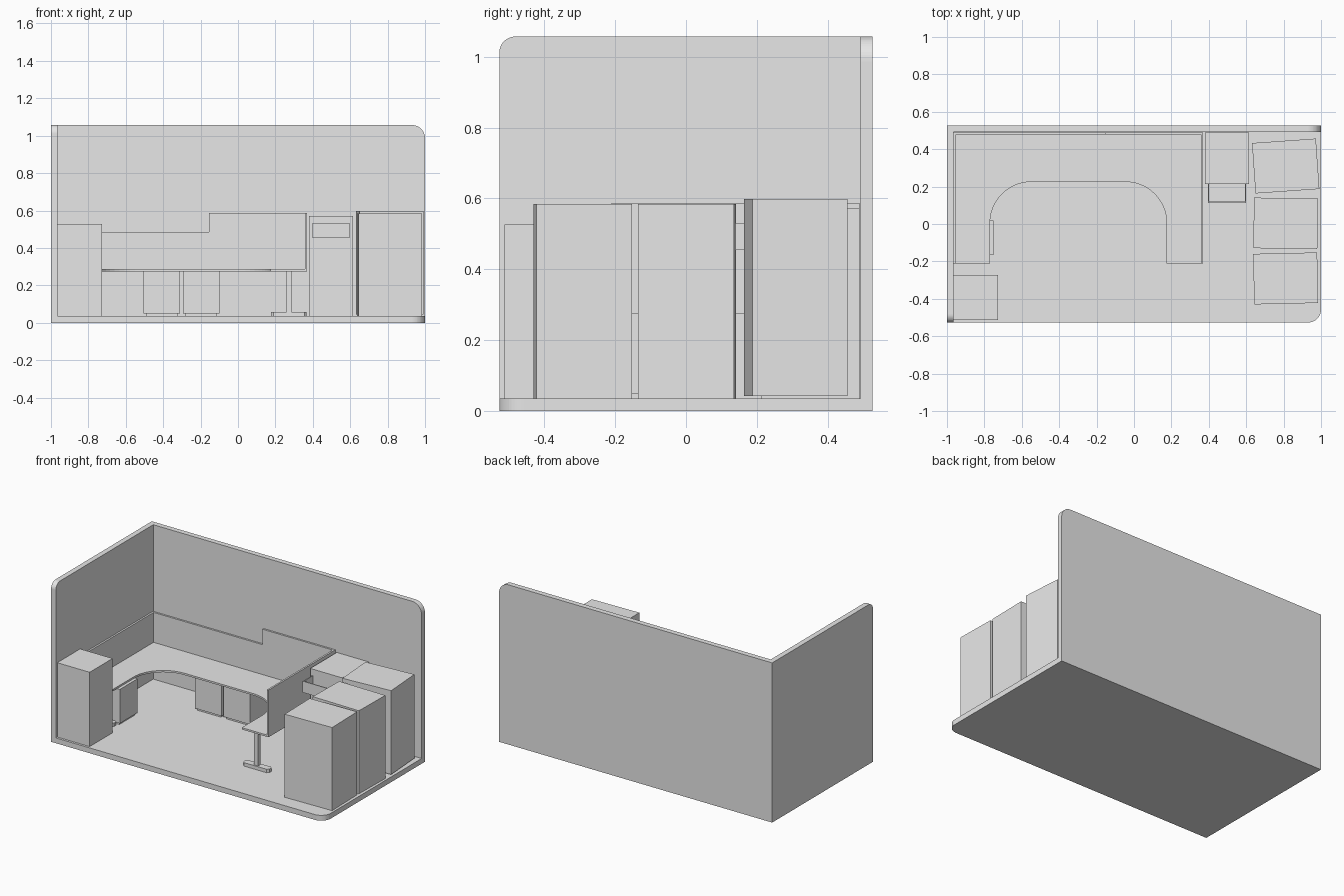
import bpy
import math
from mathutils import Matrix, Vector

cube = bpy.data.objects.get("Cube")
if cube:
    bpy.data.objects.remove(cube, do_unlink=True)

grey = bpy.data.materials.new("light_grey")
grey.use_nodes = True
grey.diffuse_color = (0.8, 0.8, 0.8, 1)
grey.node_tree.nodes["Principled BSDF"].inputs["Base Color"].default_value = (0.8, 0.8, 0.8, 1)


def prism(name, outline, low, high, axis="z"):
    """Extrude a 2D outline along an axis."""
    place = {"x": lambda u, v, w: (w, u, v),
             "y": lambda u, v, w: (u, w, v),
             "z": lambda u, v, w: (u, v, w)}[axis]
    n = len(outline)
    verts = [place(u, v, w) for w in (low, high) for u, v in outline]
    faces = [list(range(n))[::-1], list(range(n, 2 * n))]
    faces += [(i, (i + 1) % n, n + (i + 1) % n, n + i) for i in range(n)]
    if axis == "y":
        faces = [tuple(f)[::-1] for f in faces]
    mesh = bpy.data.meshes.new(name)
    mesh.from_pydata(verts, [], faces)
    mesh.materials.append(grey)
    obj = bpy.data.objects.new(name, mesh)
    bpy.context.collection.objects.link(obj)
    return obj


def box(name, x, y, z, turn=0):
    """Box from ranges, optionally turned about its own upright axis."""
    obj = prism(name, [(x[0], y[0]), (x[1], y[0]), (x[1], y[1]), (x[0], y[1])], *z)
    if turn:
        c = Vector((sum(x) / 2, sum(y) / 2, 0))
        obj.data.transform(Matrix.Translation(c) @ Matrix.Rotation(math.radians(turn), 4, "Z")
                           @ Matrix.Translation(-c))
    return obj


def arc(cx, cy, r, start, end, steps=12):
    angles = [math.radians(start + (end - start) * i / steps) for i in range(steps + 1)]
    return [(cx + r * math.cos(a), cy + r * math.sin(a)) for a in angles]


W, D, H, T, R = 1.0, 0.527, 1.057, 0.035, 0.07
FLOOR = T

# Floor and the two walls, each with one rounded free corner
prism("floor", [(-W, D), (-W, -D)] + arc(W - R, -D + R, R, -90, 0) + [(W, D)], 0, T)
prism("back_wall", [(-W, T), (W, T)] + arc(W - R, H - R, R, 0, 90) + [(-W, H)], D - T, D, "y")
prism("left_wall", [(-D, T), (D - T, T), (D - T, H)] + arc(-D + 0.045, H - 0.045, 0.045, 90, 180),
      -W, -W + T, "x")

# U-shaped desk top with a rounded knee space
X0, X1, Y0, Y1 = -0.965, 0.37, -0.21, 0.49
IN0, IN1, INY, IR = -0.77, 0.175, 0.225, 0.22
UNDER, TOP = 0.275, 0.287
prism("desk_top", [(X0, Y0), (IN0, Y0)] + arc(IN0 + IR, INY - IR, IR, 180, 90)
      + arc(IN1 - IR, INY - IR, IR, 90, 0) + [(IN1, Y0), (X1, Y0), (X1, Y1), (X0, Y1)], UNDER, TOP)

# Privacy screens, the back one stepped
P, LOW, HIGH, STEP = 0.012, 0.485, 0.587, -0.155
prism("back_screen", [(X0, UNDER), (X1, UNDER), (X1, HIGH), (STEP, HIGH), (STEP, LOW), (X0, LOW)],
      Y1 - P, Y1, "y")
box("left_screen", (X0, X0 + P), (Y0, Y1 - P), (UNDER, LOW))
box("right_screen", (X1 - P, X1), (Y0, Y1 - P), (UNDER, HIGH))

# T-shaped desk legs with chamfered feet
for side, x in (("left", -0.867), ("right", 0.272)):
    y, c = -0.185, 0.012
    foot = [(x - 0.095, y - 0.01), (x - 0.095 + c, y - 0.022), (x + 0.095 - c, y - 0.022), (x + 0.095, y - 0.01),
            (x + 0.095, y + 0.01), (x + 0.095 - c, y + 0.022), (x - 0.095 + c, y + 0.022), (x - 0.095, y + 0.01)]
    prism(side + "_leg_foot", foot, FLOOR, 0.058)
    box(side + "_leg_post", (x - 0.014, x + 0.014), (y - 0.014, y + 0.014), (0.058, UNDER))

# Pedestals under the desk, each on a recessed plinth
for name, x, y in (("back_pedestal_a", (-0.505, -0.31), (0.27, 0.47)),
                   ("back_pedestal_b", (-0.295, -0.10), (0.27, 0.47)),
                   ("side_pedestal", (-0.95, -0.75), (-0.165, 0.02))):
    box(name, x, y, (0.05, UNDER))
    box(name + "_plinth", (x[0] + 0.012, x[1] - 0.012), (y[0] + 0.012, y[1] - 0.012), (FLOOR, 0.05))

# Tall cabinet in the front corner
box("corner_cabinet", (-0.965, -0.728), (-0.512, -0.272), (FLOOR, 0.527))

# Filing cabinet with a pulled-out open drawer
box("filing_cabinet", (0.38, 0.615), (0.213, 0.49), (FLOOR, 0.572))
DX, DY, DZ, E = (0.395, 0.6), (0.113, 0.213), (0.455, 0.53), 0.006
box("drawer_base", DX, DY, (DZ[0], DZ[0] + E))
box("drawer_front", DX, (DY[0], DY[0] + E), (DZ[0] + E, DZ[1]))
for side, x in (("left", DX[0]), ("right", DX[1] - E)):
    box("drawer_" + side + "_side", (x, x + E), (DY[0] + E, DY[1]), (DZ[0] + E, DZ[1]))

# Row of three loosely placed cabinets
for name, y, bottom, top, turn in (("front_cabinet", -0.291, FLOOR, 0.585, 1.3),
                                   ("middle_cabinet", 0.003, FLOOR, 0.585, -1),
                                   ("rear_cabinet", 0.31, 0.043, 0.598, 4)):
    box(name, (0.64, 0.982), (y - 0.135, y + 0.135), (bottom, top), turn)
